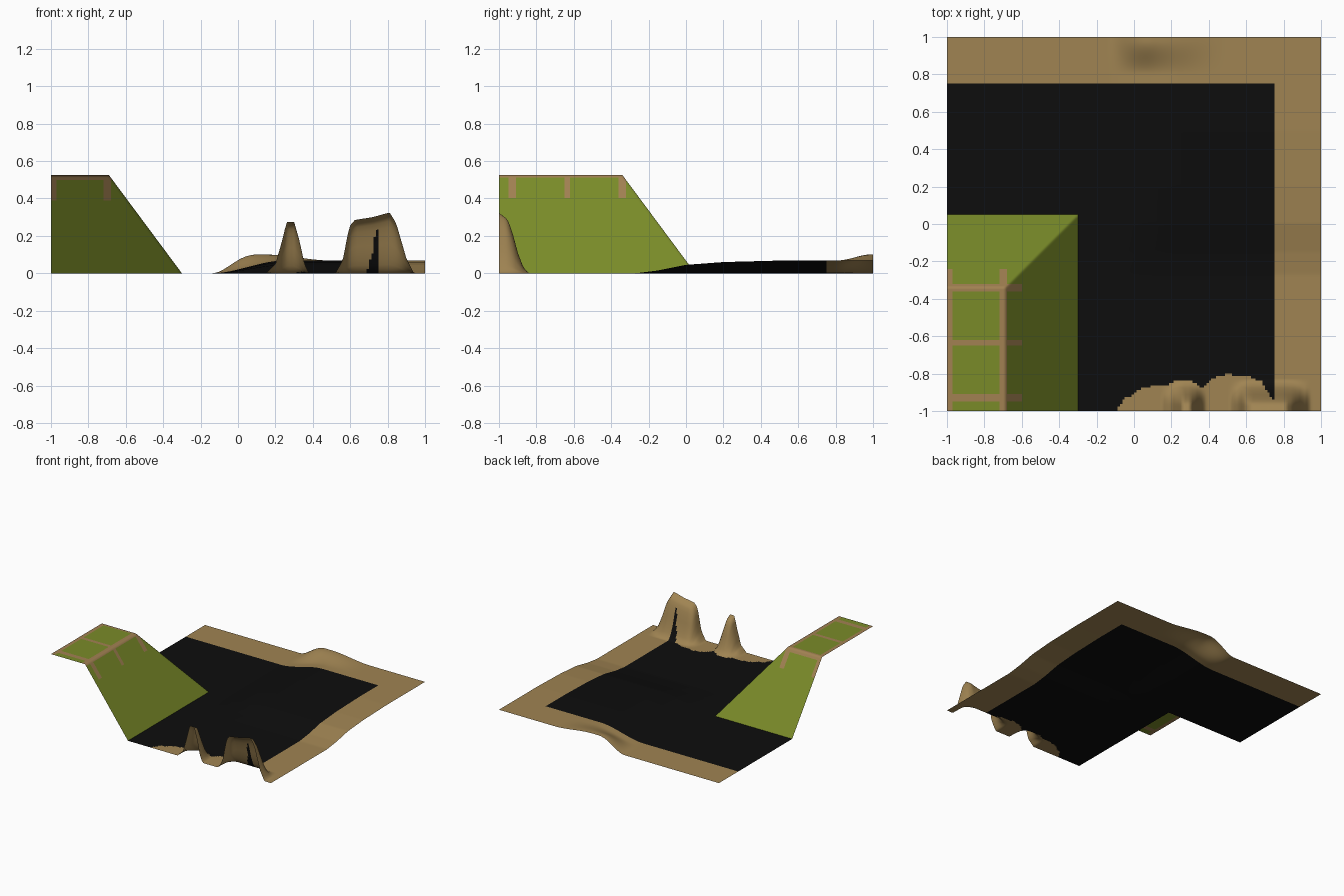
import bpy, bmesh, math

cube = bpy.data.objects.get("Cube")
if cube:
    bpy.data.objects.remove(cube, do_unlink=True)


def material(name, colour):
    mat = bpy.data.materials.new(name)
    mat.use_nodes = True
    mat.diffuse_color = (*colour, 1)
    bsdf = mat.node_tree.nodes["Principled BSDF"]
    bsdf.inputs["Base Color"].default_value = (*colour, 1)
    bsdf.inputs["Roughness"].default_value = 0.9
    return mat


SAND = material("sand", (0.35, 0.23, 0.085))
DARK = material("dark_ground", (0.004, 0.004, 0.004))
GREEN = material("grass_green", (0.195, 0.26, 0.022))
TAN = material("tan_path", (0.36, 0.22, 0.085))


def profile(points, t):
    """Piecewise linear profile, held flat beyond its ends."""
    if t <= points[0][0]:
        return points[0][1]
    for (a, u), (b, v) in zip(points, points[1:]):
        if t <= b:
            return u + (v - u) * (t - a) / (b - a)
    return points[-1][1]


def ramp(a, b, t):
    s = min(max((t - a) / (b - a), 0), 1)
    return s * s * (3 - 2 * s)


def sheet(name, x_end, y_end, step, height, paint, mats, keep=lambda x, y: True):
    """Height-field sheet starting at the front left corner of the tile."""
    bm = bmesh.new()
    nx, ny = round((x_end + 1) / step), round((y_end + 1) / step)
    rows = []
    for j in range(ny + 1):
        y = -1 + j * step
        rows.append([bm.verts.new((-1 + i * step, y, height(-1 + i * step, y)))
                     for i in range(nx + 1)])
    for j in range(ny):
        for i in range(nx):
            x, y = -1 + (i + 0.5) * step, -1 + (j + 0.5) * step
            if keep(x, y):
                face = bm.faces.new((rows[j][i], rows[j][i + 1],
                                     rows[j + 1][i + 1], rows[j + 1][i]))
                face.material_index = paint(x, y)
                face.smooth = True
    bmesh.ops.delete(bm, geom=[v for v in bm.verts if not v.link_faces], context='VERTS')
    mesh = bpy.data.meshes.new(name)
    bm.to_mesh(mesh)
    bm.free()
    for m in mats:
        mesh.materials.append(m)
    obj = bpy.data.objects.new(name, mesh)
    bpy.context.collection.objects.link(obj)
    return obj


# Ground: gentle rise to the back right, a hump on the back edge, two half spires in front
RISE = [(-0.27, 0), (-0.15, 0.015), (0, 0.045), (0.2, 0.06), (0.5, 0.068)]
NARROW_SPIRE = [(0.15, 0), (0.2, 0.05), (0.235, 0.17), (0.26, 0.275), (0.3, 0.275),
                (0.33, 0.17), (0.355, 0.05), (0.38, 0)]
WIDE_SPIRE = [(0.52, 0), (0.56, 0.07), (0.595, 0.25), (0.625, 0.285), (0.72, 0.3),
              (0.81, 0.325), (0.845, 0.27), (0.9, 0.08), (0.94, 0)]
SPIRE_DEPTH = [(-1, 1), (-0.955, 0.9), (-0.93, 0.7), (-0.9, 0.35), (-0.87, 0.1), (-0.84, 0)]
SHORE = [(-0.11, -1.02), (-0.05, -0.93), (0.1, -0.86), (0.3, -0.84), (0.36, -0.87),
         (0.45, -0.81), (0.6, -0.81), (0.68, -0.84), (0.7, -0.89), (0.75, -0.94)]


def ground_height(x, y):
    h = 0.068 * ramp(-0.14, 0.25, x) * profile(RISE, y) / RISE[-1][1]
    hump = ramp(-0.14, 0.1, x) * (1 - ramp(0.15, 0.5, x))
    h += (0.1 - h) * hump * ramp(0.8, 0.98, y)
    spires = profile(NARROW_SPIRE, x) + profile(WIDE_SPIRE, x)
    return h + spires * profile(SPIRE_DEPTH, y)


def ground_paint(x, y):
    wobble = 0.008 * math.sin(47 * x) * math.sin(19 * x + 1)
    border = x > 0.75 or y > 0.75
    return 0 if border or y < profile(SHORE, x) + wobble else 1


sheet("ground", 1, 1, 0.0125, ground_height, ground_paint, (SAND, DARK),
      keep=lambda x, y: x > -0.3 or y > 0.05)

# Raised corner: flat top with two sloping sides, open underneath
TOP, EDGE_X, EDGE_Y, RUN = 0.525, -0.69, -0.34, 0.39


def hill_height(x, y):
    out = max(x - EDGE_X, y - EDGE_Y, 0)
    return TOP * max(0, 1 - out / RUN)


def hill_paint(x, y):
    # paths run along the rim and across the top, ending a little way down the slopes
    along = (x < -0.97 or abs(x + 0.7) < 0.02) and y < -0.24
    across = any(abs(y - c) < 0.02 for c in (-0.93, -0.635, -0.34)) and x < -0.6
    return 1 if along or across else 0


sheet("corner_hill", EDGE_X + RUN, EDGE_Y + RUN, 0.01, hill_height, hill_paint, (GREEN, TAN))
